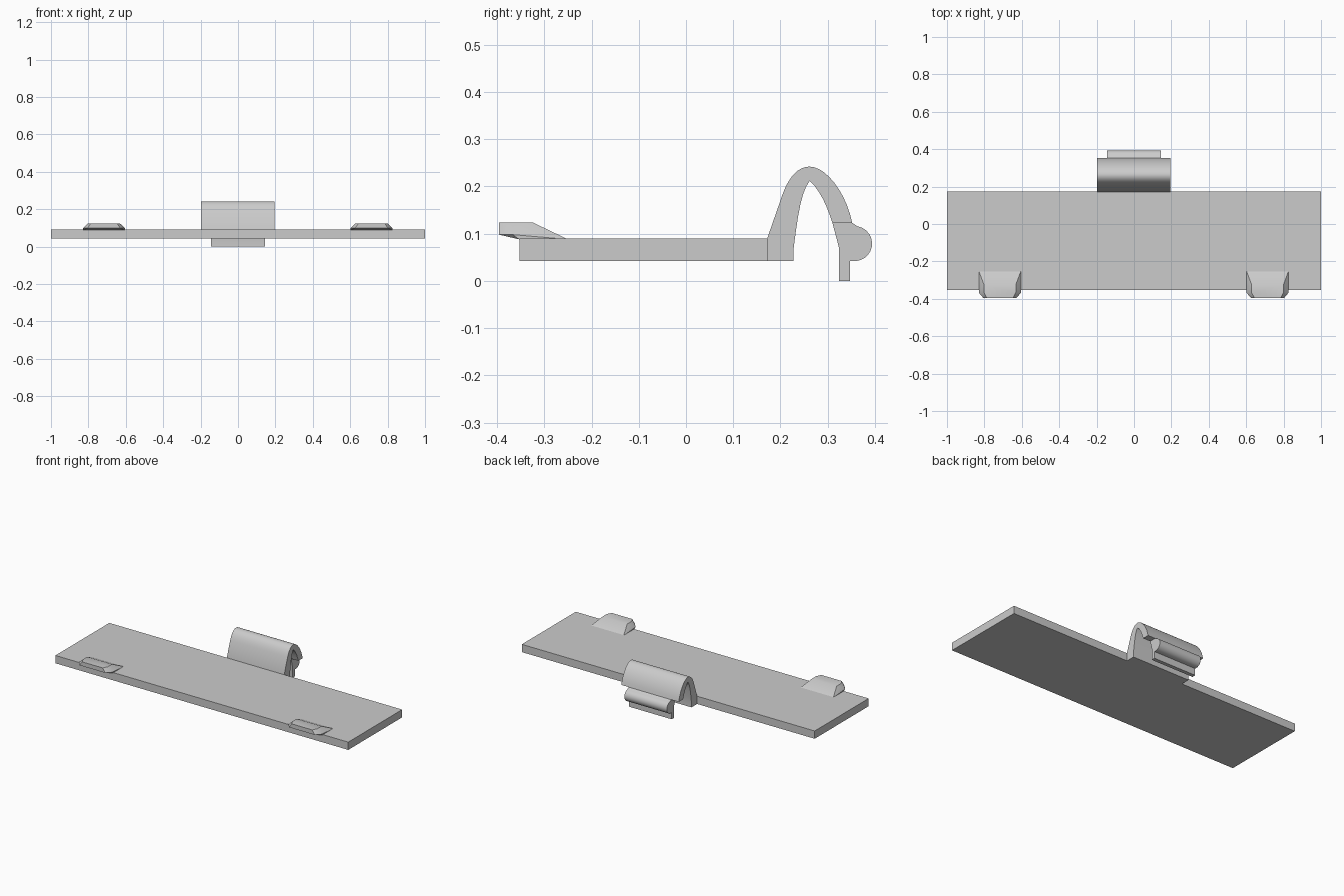
import bpy, bmesh
from math import sin, cos, radians

cube = bpy.data.objects.get("Cube")
if cube:
    bpy.data.objects.remove(cube, do_unlink=True)

grey = bpy.data.materials.new("light grey plastic")
grey.use_nodes = True
COLOUR = (0.6, 0.6, 0.6, 1)
grey.diffuse_color = COLOUR
grey.node_tree.nodes["Principled BSDF"].inputs["Base Color"].default_value = COLOUR


def finish(name, bm, smooth=True):
    bmesh.ops.recalc_face_normals(bm, faces=bm.faces)
    mesh = bpy.data.meshes.new(name)
    bm.to_mesh(mesh)
    bm.free()
    obj = bpy.data.objects.new(name, mesh)
    bpy.context.collection.objects.link(obj)
    mesh.materials.append(grey)
    if smooth:
        bpy.ops.object.select_all(action='DESELECT')
        obj.select_set(True)
        bpy.context.view_layer.objects.active = obj
        bpy.ops.object.shade_smooth_by_angle(angle=radians(30))
    return obj


def extrude_profile(name, profile, x0, x1, smooth=True):
    """Sweep a closed (y, z) outline along x."""
    bm = bmesh.new()
    face = bm.faces.new([bm.verts.new((x0, y, z)) for y, z in profile])
    new = bmesh.ops.extrude_face_region(bm, geom=[face])["geom"]
    verts = [v for v in new if isinstance(v, bmesh.types.BMVert)]
    bmesh.ops.translate(bm, verts=verts, vec=(x1 - x0, 0, 0))
    return finish(name, bm, smooth)


def bezier(a, b, c, d, steps=10):
    pts = []
    for i in range(steps + 1):
        t = i / steps
        u = 1 - t
        pts.append(tuple(u**3 * a[k] + 3 * u * u * t * b[k] + 3 * u * t * t * c[k] + t**3 * d[k]
                         for k in (0, 1)))
    return pts


# Flat cover plate
extrude_profile("cover_plate", [(-0.353, 0.042), (0.173, 0.042), (0.173, 0.09), (-0.353, 0.09)],
                -1, 1, False)

# Springy arch of the latch: outer curve forward, inner curve back
outer = bezier((0.205, 0.185), (0.22, 0.225), (0.24, 0.242), (0.262, 0.242)) \
    + bezier((0.262, 0.242), (0.295, 0.242), (0.338, 0.19), (0.352, 0.123))[1:]
inner = bezier((0.310, 0.123), (0.298, 0.16), (0.285, 0.19), (0.262, 0.212), 6) \
    + bezier((0.262, 0.212), (0.245, 0.19), (0.238, 0.15), (0.228, 0.07), 6)[1:]
extrude_profile("latch_arch", [(0.172, 0.042), (0.172, 0.09)] + outer + inner + [(0.228, 0.042)],
                -0.197, 0.195)

# Narrower latch lip with rounded catch and a short leg
catch = [(0.357 + 0.037 * cos(radians(a)), 0.079 + 0.037 * sin(radians(a)))
         for a in range(80, -101, -15)]
extrude_profile("latch_catch", [(0.310, 0.123), (0.352, 0.123)] + catch
                + [(0.347, 0.042), (0.347, 0), (0.324, 0), (0.324, 0.07)], -0.145, 0.145)

# Front hooking tabs with sloped backs and chamfered corners
for side, cx in (("right", -0.717), ("left", 0.714)):
    bm = bmesh.new()
    for half, y, z in ((0.113, -0.25, 0.088), (0.113, -0.353, 0.088), (0.113, -0.367, 0.098),
                       (0.088, -0.396, 0.098), (0.085, -0.325, 0.124),
                       (0.085, -0.367, 0.124), (0.07, -0.396, 0.124)):
        for s in (-1, 1):
            bm.verts.new((cx + s * half, y, z))
    bmesh.ops.convex_hull(bm, input=bm.verts)
    bmesh.ops.dissolve_limit(bm, angle_limit=radians(2), verts=bm.verts, edges=bm.edges)
    finish(side + "_tab", bm)
